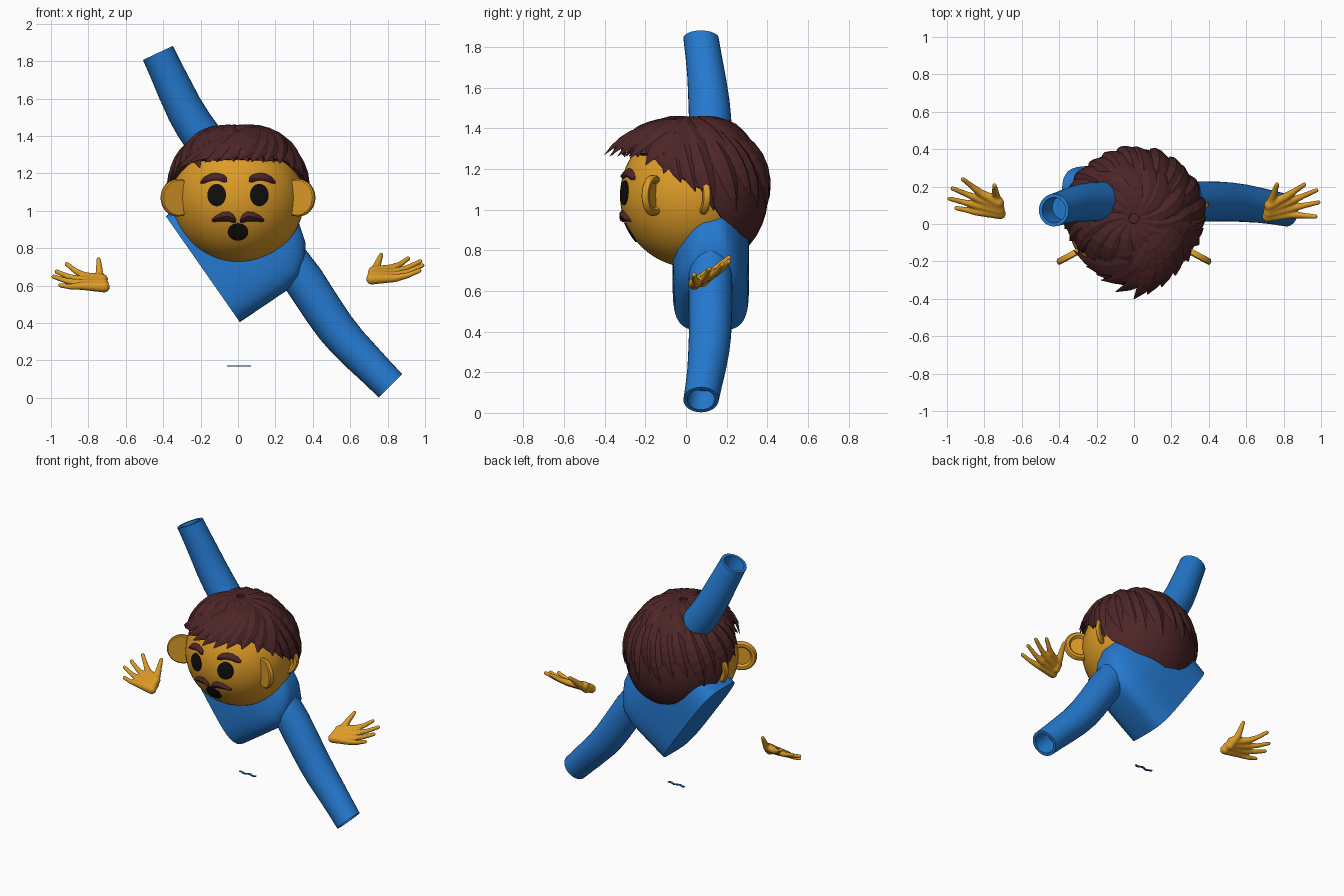
import bpy, bmesh, math, random
from mathutils import Vector, Matrix

if "Cube" in bpy.data.objects:
    bpy.data.objects.remove(bpy.data.objects["Cube"])

random.seed(4)
HEAD, R = Vector((0, 0.03, 1.07)), 0.355


def material(name, rgb):
    m = bpy.data.materials.new(name)
    m.diffuse_color = (*rgb, 1)
    m.use_nodes = True
    m.node_tree.nodes["Principled BSDF"].inputs["Base Color"].default_value = m.diffuse_color
    return m


SKIN = material("golden skin", (0.72, 0.33, 0.02))
BLUE = material("blue cloth", (0.018, 0.19, 0.62))
HAIR = material("dark brown hair", (0.075, 0.019, 0.021))
BLACK = material("black", (0.006, 0.005, 0.004))


def finish(name, bm, mat, smooth=True, angle=40):
    bmesh.ops.recalc_face_normals(bm, faces=bm.faces)
    me = bpy.data.meshes.new(name)
    bm.to_mesh(me)
    bm.free()
    ob = bpy.data.objects.new(name, me)
    bpy.context.collection.objects.link(ob)
    me.materials.append(mat)
    if smooth:
        bpy.ops.object.select_all(action='DESELECT')
        ob.select_set(True)
        bpy.context.view_layer.objects.active = ob
        bpy.ops.object.shade_smooth_by_angle(angle=math.radians(angle))
    return ob


def loft(bm, rings, cap=True):
    """Skin a list of closed point rings."""
    vs = [[bm.verts.new(p) for p in ring] for ring in rings]
    n = len(vs[0])
    for a, b in zip(vs, vs[1:]):
        for i in range(n):
            bm.faces.new((a[i], a[(i + 1) % n], b[(i + 1) % n], b[i]))
    if cap:
        bm.faces.new(vs[0])
        bm.faces.new(vs[-1])


def lerp_table(table, x):
    for (x0, y0), (x1, y1) in zip(table, table[1:]):
        if x <= x1:
            return y0 + (y1 - y0) * (x - x0) / (x1 - x0)
    return table[-1][1]


# Head
bm = bmesh.new()
bmesh.ops.create_uvsphere(bm, u_segments=48, v_segments=32, radius=R,
                          matrix=Matrix.Translation(HEAD))
finish("head", bm, SKIN)

# Ears: lathed discs with a raised rim, two on each side
EAR = [(0.001, -0.004), (0.06, -0.004), (0.072, -0.02), (0.09, -0.02),
       (0.1, -0.008), (0.1, 0.008), (0.093, 0.014), (0.001, 0.014)]
for label, x, y, out in (("front", 0.322, -0.162, (0.88, -0.47)), ("rear", 0.305, 0.075, (0.93, 0.36))):
    for side in (-1, 1):
        d = Vector((out[0] * side, out[1], 0)).normalized()
        up = Vector((0, 0, 1))
        n = Vector((-d.y, d.x, 0))
        if n.y > 0:
            n = -n                          # disc normal looks forward
        if label == "rear":
            n = -n
        c = Vector((x * side, y, 1.07))
        bm = bmesh.new()
        loft(bm, [[c + n * h + (d * math.cos(a) + up * math.sin(a)) * r
                   for a in (math.tau * k / 32 for k in range(32))] for r, h in EAR])
        finish(f"{label}_ear", bm, SKIN)


def on_face(x, z, lift):
    q = (R + lift) ** 2 - x * x - (z - HEAD.z) ** 2
    return Vector((x, HEAD.y - math.sqrt(q), z))


def face_disc(name, x, z, rx, rz):
    """Thin elliptical plate hugging the face."""
    bm = bmesh.new()
    prof = [(1, -0.004), (1, 0.006), (0.7, 0.006), (0.35, 0.006), (0.02, 0.006)]
    loft(bm, [[on_face(x + rx * f * math.cos(a), z + rz * f * math.sin(a), l)
               for a in (math.tau * k / 32 for k in range(32))] for f, l in prof])
    finish(name, bm, BLACK)


def face_strip(name, pts, lift):
    """Padded strip on the face through (x, z, half height) points."""
    bm = bmesh.new()
    rings = []
    for x, z, w in pts:
        top = [on_face(x, z + w * u, 0.004 + lift * (1 - u * u)) for u in (-1, -0.6, 0, 0.6, 1)]
        rings.append(top + [on_face(x, z + w, -0.01), on_face(x, z - w, -0.01)])
    loft(bm, rings)
    finish(name, bm, HAIR)


# Eyes, mouth, brows and moustache
face_disc("mouth", 0, 0.887, 0.055, 0.047)
for s in (-1, 1):
    face_disc("eye", s * 0.114, 1.084, 0.05, 0.06)
    face_strip("eyebrow", [(s * x, z, w) for x, z, w in (
        (0.2, 1.152, 0.006), (0.18, 1.164, 0.017), (0.145, 1.18, 0.02),
        (0.11, 1.183, 0.02), (0.075, 1.172, 0.02), (0.06, 1.166, 0.012))], 0.012)
    face_strip("moustache", [(s * x, z, w) for x, z, w in (
        (0.14, 0.948, 0.006), (0.12, 0.957, 0.016), (0.085, 0.968, 0.024),
        (0.05, 0.97, 0.026), (0.025, 0.958, 0.022), (0.012, 0.947, 0.01))], 0.016)


# Hair cap reaching down to a hairline that depends on azimuth
def polar(phi, theta, r):
    p, t = math.radians(phi), math.radians(theta)
    return HEAD + r * Vector((math.sin(t) * math.sin(p), -math.sin(t) * math.cos(p), math.cos(t)))


LINE = [(0, 55), (55, 57), (75, 72), (90, 82), (100, 86), (112, 106), (140, 122), (180, 131)]


def hairline(phi):
    return lerp_table(LINE, abs((phi + 180) % 360 - 180))


bm = bmesh.new()
rows = [[polar(p, 2 + (hairline(p) - 2) * k / 14, 0.374) for p in range(0, 360, 6)] for k in range(15)]
rows.append([polar(p, hairline(p), 0.345) for p in range(0, 360, 6)])
loft(bm, rows)
finish("hair_cap", bm, HAIR, angle=50)


def lock(bm, p0, t0, p1, t1, radii, width):
    """Pointed ridged lock running over the skull."""
    n = 8
    rings = []
    shape = [(0, 0.4), (0.25, 0.9), (0.55, 1), (0.8, 0.7), (1, 0.05)]
    for k in range(n + 1):
        f = k / n
        def at(g):
            r = lerp_table([(0, radii[0]), (0.5, radii[1]), (1, radii[2])], g)
            return polar(p0 + (p1 - p0) * g, t0 + (t1 - t0) * g, r)
        c = at(f)
        rad = (c - HEAD).normalized()
        tan = at(min(f + 0.02, 1.02)) - at(f - 0.02)
        side = tan.cross(rad).normalized() * width * lerp_table(shape, f)
        h = 0.022 * lerp_table(shape, f)
        rings.append([c - side, c - side * 0.25 + rad * h, c + side * 0.4 + rad * h * 0.7,
                      c + side, c - rad * h])
    loft(bm, rings)


# Layered locks: lower ring, crown swirl, then the long fringe
bm = bmesh.new()
for k in range(26):
    p = k * 360 / 26 + random.uniform(-4, 4)
    end = min(hairline(p + 12) + 4, 96 + random.uniform(-8, 8))
    lock(bm, p - 10, 22, p + 12, end, (0.375, 0.383, 0.38), 0.058)
for k in range(15):
    p = k * 24 + random.uniform(-5, 5)
    lock(bm, p - 35, 4, p + 10, random.uniform(52, 66), (0.38, 0.392, 0.385), 0.065)
finish("hair_locks", bm, HAIR, smooth=False)

bm = bmesh.new()
for p0, p1, t1, tip in ((40, -62, 66, 0.40), (45, -45, 62, 0.41), (45, -28, 63, 0.42),
                        (50, -14, 64, 0.45), (42, 0, 65, 0.475), (52, 10, 65, 0.455),
                        (58, 22, 64, 0.44), (66, 36, 64, 0.42), (75, 52, 68, 0.40), (85, 68, 74, 0.39)):
    lock(bm, p0, 14, p1, t1, (0.385, 0.415 if abs(p1) < 40 else 0.395, tip), 0.066)
finish("fringe", bm, HAIR, smooth=False)

# Shirt frame: s along the arms, t from hem to neck
ORIGIN, A, U = Vector((-0.188, 0, 0.688)), Vector((0.573, 0, -0.82)), Vector((0.82, 0, 0.573))


def shirt(s, t, y):
    return ORIGIN + A * s + U * t + Vector((0, y, 0))


def rounded(a, n=4):
    c, s = math.cos(a), math.sin(a)
    return (math.copysign(abs(c) ** (2 / n), c), math.copysign(abs(s) ** (2 / n), s))


bm = bmesh.new()
rings = []
for t, hs, hy in ((0, 0.345, 0.188), (0.15, 0.348, 0.188), (0.3, 0.35, 0.186), (0.4, 0.335, 0.165),
                  (0.47, 0.28, 0.13), (0.53, 0.2, 0.09), (0.56, 0.1, 0.05)):
    ring = []
    for k in range(48):
        x, y = rounded(math.tau * k / 48)
        ring.append(shirt(hs * x, t, 0.122 + hy * y))
    rings.append(ring)
loft(bm, rings)
finish("shirt_body", bm, BLUE, angle=50)

# Sleeves: hollow bent tubes; (s, t, y, radius)
SLEEVE = [(0.12, 0.405, 0.12, 0.1), (0.36, 0.408, 0.12, 0.108), (0.55, 0.402, 0.12, 0.106),
          (0.66, 0.402, 0.118, 0.104), (0.76, 0.41, 0.112, 0.101), (0.87, 0.428, 0.102, 0.095),
          (0.98, 0.447, 0.088, 0.09), (1.085, 0.465, 0.074, 0.087),
          (1.085, 0.465, 0.074, 0.068), (0.96, 0.444, 0.09, 0.068)]
for sgn, name in ((1, "right_sleeve"), (-1, "left_sleeve")):
    bm = bmesh.new()
    rings = []
    for s, t, y, r in SLEEVE:
        slant = 0.17 if s > 0.8 else 0.0
        rings.append([shirt(sgn * (s - slant * r * math.cos(a)), t + r * math.cos(a), y + r * math.sin(a))
                      for a in (math.tau * k / 32 for k in range(32))])
    loft(bm, rings)
    finish(name, bm, BLUE)


# Hands: chains of balls fused into one skin
def chain(bm, pts, radii, steps=9):
    for (p, q), (r0, r1) in zip(zip(pts, pts[1:]), zip(radii, radii[1:])):
        for k in range(steps + 1):
            f = k / steps
            bmesh.ops.create_icosphere(bm, subdivisions=2, radius=r0 + (r1 - r0) * f,
                                       matrix=Matrix.Translation(Vector(p).lerp(Vector(q), f)))


WRISTS = [(0.725, 0.10, 0.675), (0.725, 0.08, 0.66), (0.72, 0.06, 0.65), (0.715, 0.04, 0.635)]
BASES = [(0.82, 0.150, 0.693), (0.835, 0.12, 0.672), (0.845, 0.085, 0.655), (0.84, 0.05, 0.64)]
TIPS = {"right_hand": (1, Vector((0, 0, 0)), [(0.91, 0.21, 0.745), (0.975, 0.18, 0.73),
                                              (0.985, 0.115, 0.708), (0.97, 0.04, 0.68)], (0.765, 0.212, 0.765)),
        "left_hand": (-1, Vector((0, 0.015, -0.042)), [(0.915, 0.24, 0.715), (0.97, 0.19, 0.675),
                                                      (0.985, 0.135, 0.648), (0.95, 0.085, 0.602)], (0.745, 0.205, 0.74))}
for name, (sgn, shift, tips, thumb) in TIPS.items():
    bm = bmesh.new()
    place = lambda p: Vector((p[0] * sgn, p[1], p[2])) + Vector((shift.x * sgn, shift.y, shift.z))
    for w, b, tip in zip(WRISTS, BASES, tips):
        end = Vector((tip[0] * sgn, tip[1], tip[2]))
        knuckle = place(b).lerp(end, 0.5) - Vector((0, 0, 0.006))
        chain(bm, [place(w), place(b), knuckle, end], [0.031, 0.022, 0.016, 0.013])
    end = Vector((thumb[0] * sgn, thumb[1], thumb[2]))
    chain(bm, [place((0.725, 0.08, 0.65)), place((0.74, 0.14, 0.698)), end], [0.032, 0.023, 0.013])
    ob = finish(name, bm, SKIN)
    rm = ob.modifiers.new("fuse", 'REMESH')
    rm.mode, rm.voxel_size, rm.use_smooth_shade = 'VOXEL', 0.006, True
    sm = ob.modifiers.new("soften", 'SMOOTH')
    sm.iterations = 4

# Small wavy cloth scrap floating below
bm = bmesh.new()
loft(bm, [[Vector((x, 0.1 + 0.006 * math.sin(x * 90) + dy, 0.17 + dz))
           for dy, dz in ((-0.007, -0.003), (0.007, -0.003), (0.007, 0.003), (-0.007, 0.003))]
          for x in (-0.06 + 0.13 * k / 16 for k in range(17))])
finish("cloth_scrap", bm, BLUE)
